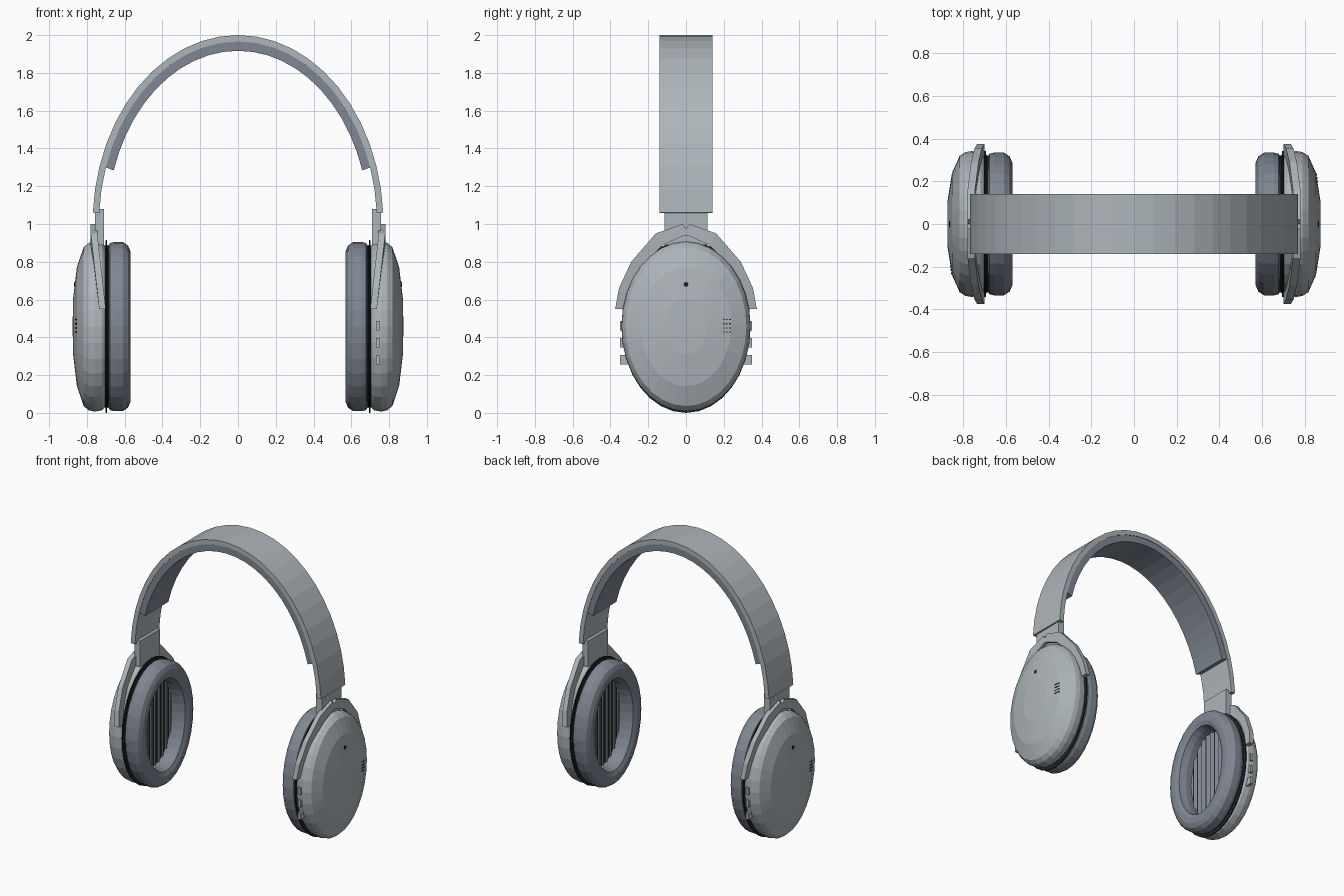
import bpy, math

if "Cube" in bpy.data.objects:
    bpy.data.objects.remove(bpy.data.objects["Cube"])

def material(name, rgb):
    m = bpy.data.materials.new(name)
    m.diffuse_color = (*rgb, 1)
    m.use_nodes = True
    m.node_tree.nodes["Principled BSDF"].inputs["Base Color"].default_value = m.diffuse_color
    return m

FRAME = material("light grey shell", (0.42, 0.465, 0.49))
SOFT = material("slate grey padding", (0.215, 0.245, 0.29))
DARK = material("near black", (0.015, 0.016, 0.018))
CZ, RY, RZ = 0.457, 0.342, 0.45   # cup centre height and radii

def add(name, verts, faces, mat):
    me = bpy.data.meshes.new(name)
    me.from_pydata(verts, [], faces)
    me.materials.append(mat)
    ob = bpy.data.objects.new(name, me)
    bpy.context.collection.objects.link(ob)
    bpy.context.view_layer.objects.active = ob
    bpy.ops.object.mode_set(mode='EDIT')
    bpy.ops.mesh.select_all(action='SELECT')
    bpy.ops.mesh.normals_make_consistent(inside=False)
    bpy.ops.object.mode_set(mode='OBJECT')
    return ob

def loft(name, rings, mat, close=False):
    """Skin equal-length closed rings; cap the ends or join them."""
    n, k = len(rings[0]), len(rings)
    verts = [v for r in rings for v in r]
    faces = [(i * n + j, i * n + (j + 1) % n,
              (i + 1) % k * n + (j + 1) % n, (i + 1) % k * n + j)
             for i in range(k if close else k - 1) for j in range(n)]
    if not close:
        faces += [tuple(range(n)), tuple(range((k - 1) * n, k * n))]
    return add(name, verts, faces, mat)

def oval(x, ry, rz, n=32, y=0, z=CZ):
    return [(x, y + ry * math.cos(2 * math.pi * i / n),
             z + rz * math.sin(2 * math.pi * i / n)) for i in range(n)]

def box(name, lo, hi, mat):
    rings = [[(x, lo[1], lo[2]), (x, hi[1], lo[2]), (x, hi[1], hi[2]), (x, lo[1], hi[2])]
             for x in (lo[0], hi[0])]
    return loft(name, rings, mat)

def arch(name, outer, inner, half, start, n, mat):
    rings = []
    for i in range(n + 1):
        t = start + (math.pi - 2 * start) * i / n
        c, s = math.cos(t), math.sin(t)
        rings.append([(a * c, y, 1 + b * s) for (a, b), y in
                      ((outer, -half), (outer, half), (inner, half), (inner, -half))])
    return loft(name, rings, mat)

# Headband and the pad beneath it
arch("headband", (0.77, 1.0), (0.736, 0.966), 0.14, 0.06, 24, FRAME)
arch("headband_pad", (0.737, 0.967), (0.692, 0.917), 0.136, 0.315, 22, SOFT)

side = []   # parts of the right side, later turned half round for the left

# Slider arm
side.append(box("slider", (0.71, -0.115, 0.89), (0.757, 0.115, 1.08), FRAME))

# Forked yoke, leaning inward toward its tips
outer = [(0.375, 0.55), (0.355, 0.66), (0.29, 0.80), (0.16, 0.95), (0.02, 1.0)]
inner = [(0.325, 0.55), (0.305, 0.65), (0.235, 0.78), (0.12, 0.89), (0.02, 0.935)]
outer += [(0, 0.975)] + [(-y, z) for y, z in reversed(outer)]
inner += [(0, 0.94)] + [(-y, z) for y, z in reversed(inner)]
lean = lambda z: 0.735 + 0.045 * min(1, (z - 0.55) / 0.4)
side.append(loft("yoke", [[(lean(zo), yo, zo), (lean(zo) - 0.035, yo, zo),
                           (lean(zo) - 0.035, yi, zi), (lean(zo), yi, zi)]
                          for (yo, zo), (yi, zi) in zip(outer, inner)], FRAME))

# Domed ear cup
dome = [(0.703, 0.95), (0.72, 0.985), (0.76, 1.0), (0.79, 0.985), (0.817, 0.935),
        (0.853, 0.70), (0.873, 0.33), (0.875, 0.1)]
side.append(loft("ear_cup", [oval(x, RY * s, RZ * s) for x, s in dome], FRAME))

# Dark seam between cup and cushion
seam = [(0.71, 0.94), (0.702, 0.94), (0.70, 1.0), (0.694, 1.0), (0.692, 0.94), (0.68, 0.94)]
side.append(loft("seam_ring", [oval(x, RY * s, 0.457 * s) for x, s in seam], DARK))

# Ring-shaped ear cushion
ring = [(0.69, 0.03), (0.678, 0.008), (0.655, 0.002), (0.61, 0.002), (0.583, 0.02),
        (0.57, 0.05), (0.57, 0.085), (0.582, 0.115), (0.63, 0.13), (0.69, 0.13)]
side.append(loft("ear_cushion", [oval(x, 0.337 - d, RZ - d) for x, d in ring], SOFT, True))

# Pleated speaker cover inside the cushion
verts, faces = [], []
for i in range(10):
    y0, y1 = -0.22 + 0.044 * i, -0.22 + 0.044 * (i + 1)
    for x, y in ((0.688, y0), (0.668, y1)):
        h = 0.35 * math.sqrt(1 - (y / 0.235) ** 2)
        verts += [(x, y, CZ - h), (x, y, CZ + h)]
    b = 4 * i
    faces.append((b, b + 1, b + 3, b + 2))
    if i < 9:
        faces.append((b + 2, b + 3, b + 5, b + 4))
side.append(add("speaker_cover", verts, faces, SOFT))

# Control buttons on the rim
for i, z in enumerate((0.435, 0.345, 0.255)):
    side.append(box(f"button_{i + 1}", (0.73, -0.35, z), (0.75, -0.295, z + 0.052), FRAME))

# Pinhole and small grille on the outer face
def face_x(y, z):
    r = math.hypot(y / RY, (z - CZ) / RZ)
    return 0.873 - 0.02 * (r - 0.33) / 0.37

px = face_x(0, 0.68)
side.append(loft("pinhole", [oval(x, 0.013, 0.013, 8, 0, 0.68)
                             for x in (px - 0.004, px + 0.003)], DARK))
for r in range(4):
    for c in range(3):
        y, z = 0.2 + 0.016 * c, 0.428 + 0.022 * r
        x = face_x(y, z)
        side.append(box(f"grille_slot_{r}_{c}", (x - 0.005, y - 0.005, z - 0.003),
                        (x + 0.003, y + 0.005, z + 0.003), DARK))

# Left side: the same parts turned half round the vertical axis
for ob in side:
    twin = ob.copy()
    twin.name = "left_" + ob.name
    ob.name = "right_" + ob.name
    twin.rotation_euler = (0, 0, math.pi)
    bpy.context.collection.objects.link(twin)

# The open pleated sheets must face the ear
cover = bpy.data.objects["right_speaker_cover"].data
if sum(p.normal.x * p.area for p in cover.polygons) > 0:
    cover.flip_normals()
